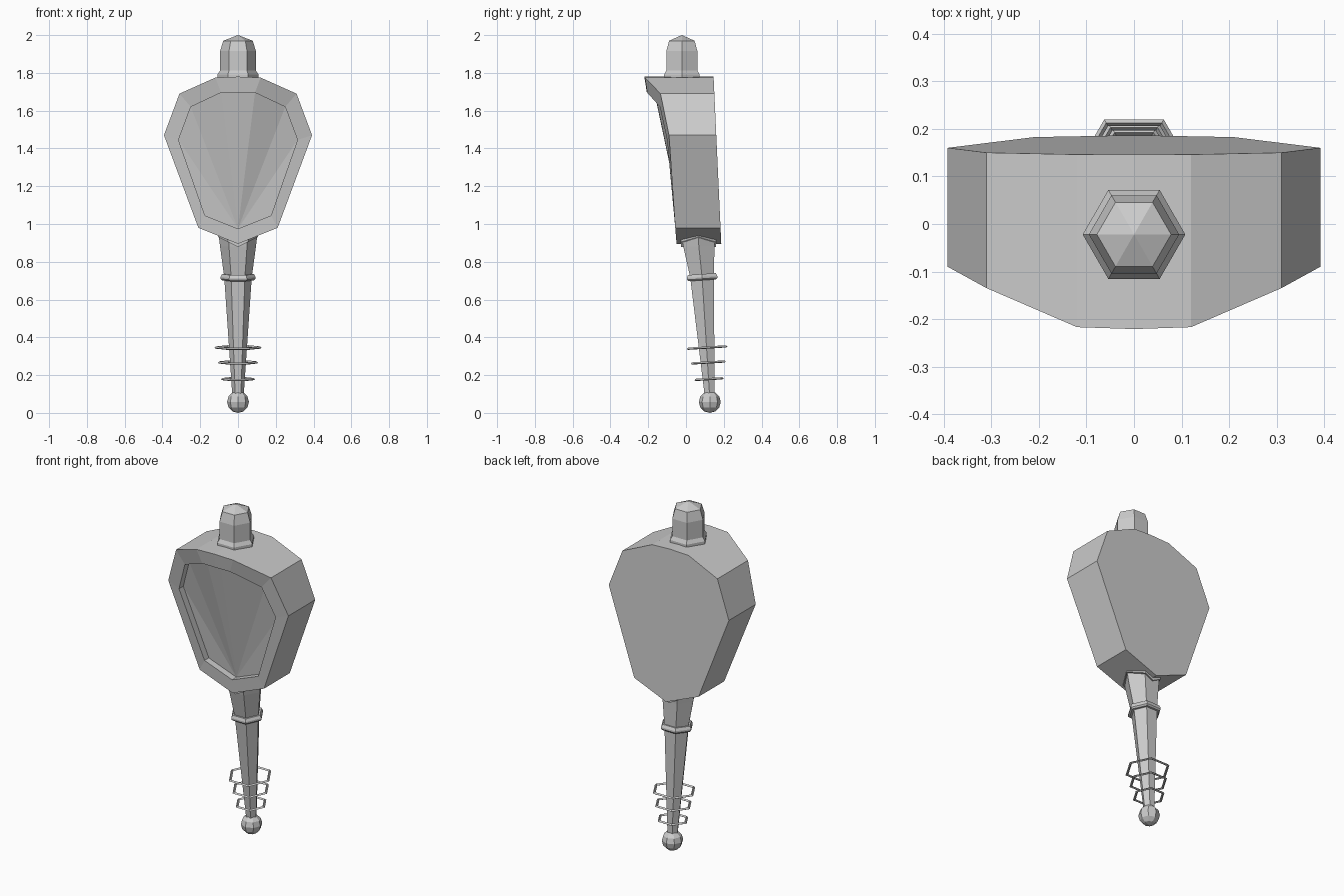
import bpy, bmesh, math
from mathutils import Vector, Matrix

if "Cube" in bpy.data.objects:
    bpy.data.objects.remove(bpy.data.objects["Cube"])


def finish(name, verts, faces):
    mesh = bpy.data.meshes.new(name)
    bm = bmesh.new()
    vs = [bm.verts.new(v) for v in verts]
    for f in faces:
        bm.faces.new([vs[i] for i in f])
    bmesh.ops.recalc_face_normals(bm, faces=bm.faces)
    bm.to_mesh(mesh)
    bm.free()
    ob = bpy.data.objects.new(name, mesh)
    bpy.context.collection.objects.link(ob)
    return ob


def bridge(a, b, n):
    """Quads between two closed loops starting at index a and b."""
    return [(a + i, a + (i + 1) % n, b + (i + 1) % n, b + i) for i in range(n)]


def hex_loft(name, rings, closed=False, tilt=0.0):
    """Six-sided loft; rings are (centre y, z, radius)."""
    pivot = Vector((0, rings[0][0], rings[0][1]))
    rot = Matrix.Rotation(tilt, 3, 'X')
    verts, faces = [], []
    for y, z, r in rings:
        for i in range(6):
            a = math.radians(60 * i)
            p = Vector((r * math.cos(a), y + r * math.sin(a), z))
            verts.append(rot @ (p - pivot) + pivot)
    n = len(rings)
    for k in range(n if closed else n - 1):
        faces += bridge(6 * k, 6 * ((k + 1) % n), 6)
    if not closed:
        faces += [tuple(range(6)), tuple(range(6 * n - 6, 6 * n))]
    return finish(name, verts, faces)


def mirror_loop(half):
    """half runs top centre -> bottom centre at x >= 0."""
    return half + [(-x, y, z) for x, y, z in reversed(half[1:-1])]


# Body: curved front rim, recessed panel, leaning flat back
outer = mirror_loop([(0, -.221, 1.78), (.12, -.217, 1.775), (.31, -.135, 1.69),
                     (.392, -.09, 1.47), (.21, -.057, .98), (0, -.05, .895)])
inner = mirror_loop([(0, -.207, 1.695), (.09, -.205, 1.695), (.25, -.138, 1.62),
                     (.315, -.1, 1.445), (.175, -.062, 1.045), (0, -.055, .975)])
back = [(x, .146 + (1.78 - z) * .046, z) for x, y, z in outer]
panel = [(x, y + .04, z) for x, y, z in inner]
n = len(outer)
faces = bridge(0, n, n) + bridge(n, 2 * n, n) + bridge(2 * n, 3 * n, n)
low = 3 * n + 5
faces += [(low, 3 * n + (5 + k) % n, 3 * n + (6 + k) % n) for k in range(1, n - 1)]
faces += [(0, k, k + 1) for k in range(1, n - 1)]
finish("body", back + outer + inner + panel, faces)

# Top plug and its flange
hex_loft("plug_flange", [(-.022, 1.765, .108), (-.022, 1.792, .108), (-.022, 1.812, .095)])
hex_loft("plug", [(-.022, 1.78, .095), (-.022, 1.915, .095),
                  (-.022, 1.97, .078), (-.022, 2.0, .001)])

# Tapered stem
hex_loft("stem", [(.063, .96, .105), (.068, .88, .095), (.085, .72, .073), (.125, .09, .03)])

# V-shaped collar under the body
R = .107
a = R * .866
loop = mirror_loop([(0, a, 0), (R / 2, a, 0), (R, 0, 0), (R / 2, -a, 0), (0, -a, 0)])
m = len(loop)
lower = [(x, y + .066, .878 + .5 * abs(x)) for x, y, z in loop]
upper = [(x, y, z + .05) for x, y, z in lower]
finish("collar", lower + upper,
       bridge(0, m, m) + [tuple(range(m)), tuple(range(m, 2 * m))])

# Stem ring
hex_loft("stem_ring", [(.085, .72, .093), (.085, .735, .085), (.085, .735, .06),
                       (.085, .702, .06), (.085, .702, .085), (.085, .71, .093)],
         closed=True, tilt=math.radians(4))

# Loose thin hexagonal hoops
for i, (y, z, r) in enumerate([(.112, .344, .125), (.118, .265, .107), (.122, .177, .09)]):
    hex_loft(f"hoop_{i + 1}", [(y, z, r), (y, z + .008, r - .008), (y, z, r - .016),
                               (y, z - .004, r - .008)],
             closed=True, tilt=math.radians(3.5))

# End ball
bpy.ops.mesh.primitive_uv_sphere_add(segments=8, ring_count=6, radius=.058,
                                     location=(0, .126, .058))
bpy.context.object.name = "end_ball"
